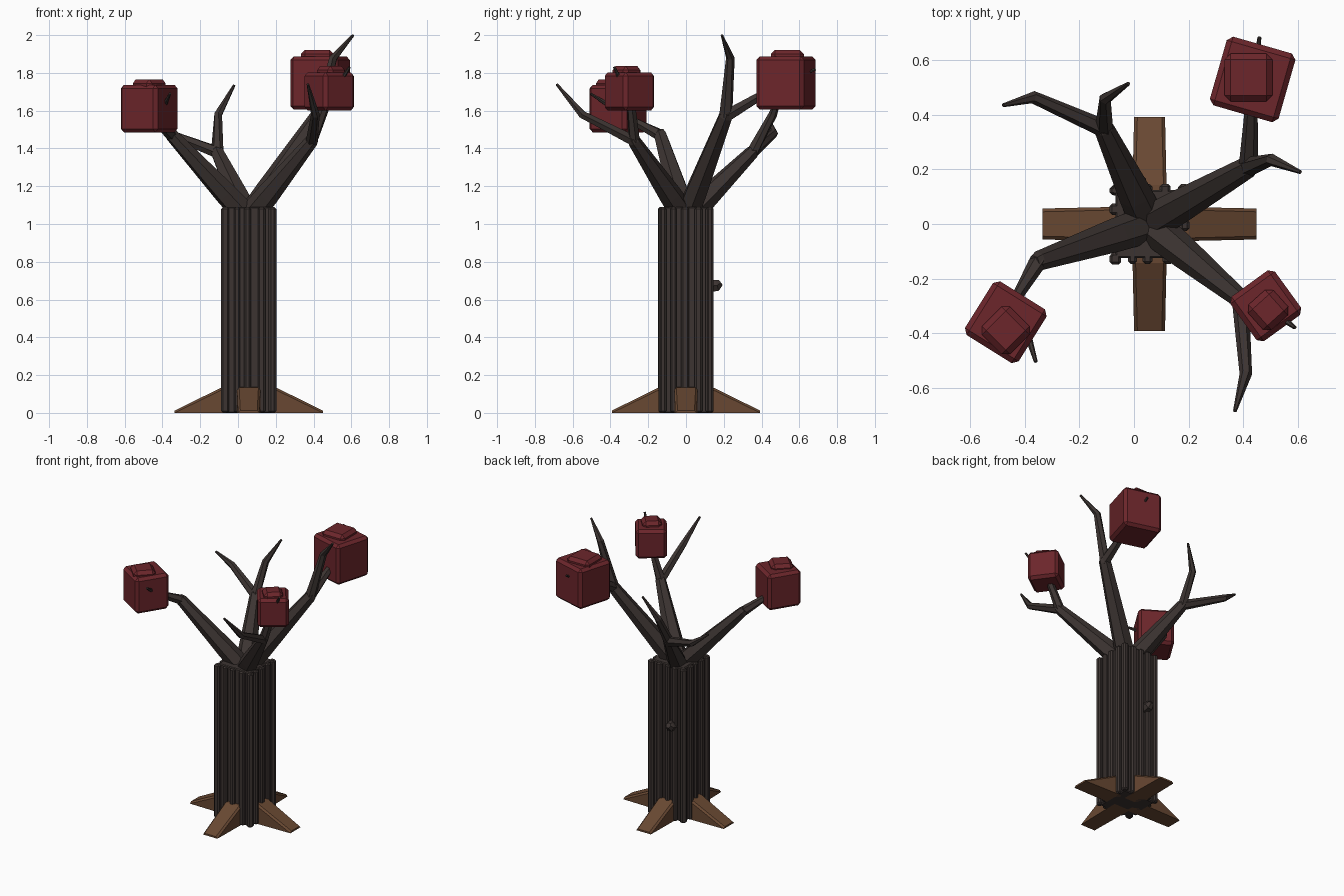
import bpy, bmesh, random
from math import sin, cos, pi, radians
from mathutils import Vector, Matrix

if "Cube" in bpy.data.objects:
    bpy.data.objects.remove(bpy.data.objects["Cube"])

random.seed(4)
CX = 0.057  # trunk centre in x


def material(name, rgb):
    m = bpy.data.materials.new(name)
    m.diffuse_color = (*rgb, 1)
    m.use_nodes = True
    m.node_tree.nodes["Principled BSDF"].inputs["Base Color"].default_value = m.diffuse_color
    return m


BARK = material("bark", (0.045, 0.034, 0.031))
ROOT = material("root_wood", (0.14, 0.065, 0.032))
LEAF = material("red_foliage", (0.15, 0.019, 0.024))


def finish(bm, name, mat):
    bmesh.ops.recalc_face_normals(bm, faces=bm.faces[:])
    me = bpy.data.meshes.new(name)
    bm.to_mesh(me)
    bm.free()
    me.materials.append(mat)
    ob = bpy.data.objects.new(name, me)
    bpy.context.collection.objects.link(ob)
    return ob


def bevel(bm, width):
    bmesh.ops.bevel(bm, geom=bm.edges[:], offset=width, segments=1,
                    affect='EDGES', profile=0.5)


def block(name, loc, size, mat, width, rot=0.0):
    bm = bmesh.new()
    bmesh.ops.create_cube(bm, size=1)
    bmesh.ops.scale(bm, vec=size, verts=bm.verts[:])
    bevel(bm, width)
    bmesh.ops.transform(bm, matrix=Matrix.Translation(loc) @ Matrix.Rotation(radians(rot), 4, 'Z'),
                        verts=bm.verts[:])
    return finish(bm, name, mat)


def limb(name, pts, radii, sides=6):
    """Tapered low-poly tube along a path."""
    bm = bmesh.new()
    pts = [Vector(p) for p in pts]
    rings = []
    for i, (p, r) in enumerate(zip(pts, radii)):
        d = (pts[min(i + 1, len(pts) - 1)] - pts[max(i - 1, 0)]).normalized()
        u = d.cross(Vector((0, 0, 1))).normalized()
        v = u.cross(d)
        rings.append([bm.verts.new(p + r * (cos(2 * pi * k / sides) * u + sin(2 * pi * k / sides) * v))
                      for k in range(sides)])
    for a, b in zip(rings, rings[1:]):
        for k in range(sides):
            n = (k + 1) % sides
            bm.faces.new((a[k], a[n], b[n], b[k]))
    bm.faces.new(rings[0])
    bm.faces.new(rings[-1])
    return finish(bm, name, BARK)


# Trunk core and vertical bark strips on all four sides
block("trunk_core", (CX, 0, 0.545), (0.25, 0.25, 1.09), BARK, 0.006)
for side in range(4):
    turn = Matrix.Rotation(side * pi / 2, 4, 'Z')
    for i in range(5):
        t = -0.122 + i * 0.061 + random.uniform(-0.008, 0.008)
        p = turn @ Vector((t, -0.125, 0))
        wide = random.uniform(0.032, 0.042)
        block(f"bark_strip_{side}_{i}", (p.x + CX, p.y, 0.545), (wide, 0.042, 1.088),
              BARK, 0.009, side * 90)

# Knot on the back
limb("trunk_knot", [(0.01, 0.12, 0.67), (0.01, 0.165, 0.675), (0.01, 0.185, 0.69)],
     [0.036, 0.034, 0.018])

# Four wedge roots
for i in range(4):
    bm = bmesh.new()
    prof = [(0.05, 0), (0.393, 0), (0.393, 0.012), (0.143, 0.135), (0.05, 0.14)]
    f = bm.faces.new([bm.verts.new((x, -0.063, z)) for x, z in prof])
    ext = bmesh.ops.extrude_face_region(bm, geom=[f])
    bmesh.ops.translate(bm, vec=(0, 0.126, 0),
                        verts=[v for v in ext["geom"] if isinstance(v, bmesh.types.BMVert)])
    # narrowed far end and softened upper edges
    for v in bm.verts:
        if v.co.x > 0.3:
            v.co.y *= 0.9
    top = [e for e in bm.edges if all(v.co.z > 0.005 for v in e.verts)
           and abs(e.verts[0].co.y - e.verts[1].co.y) < 0.02]
    bmesh.ops.bevel(bm, geom=top, offset=0.012, segments=1, affect='EDGES', profile=0.5)
    bmesh.ops.transform(bm, matrix=Matrix.Translation((CX, 0, 0)) @ Matrix.Rotation(i * pi / 2, 4, 'Z'),
                        verts=bm.verts[:])
    finish(bm, f"root_{i}", ROOT)

# Main branches, from the trunk top to each fork
forks = {
    "back_right": ((0.42, 0.21, 1.57), 0.04),
    "back_left": ((-0.11, 0.35, 1.38), 0.037),
    "front_left": ((-0.35, -0.135, 1.47), 0.036),
    "front_right": ((0.39, -0.275, 1.44), 0.035),
}
for name, (end, r) in forks.items():
    start = Vector((0.055, 0, 1.03))
    d = Vector(end) - start
    limb(f"branch_{name}", [start - d * 0.03, start + d * 0.3, end, Vector(end) + d * 0.04],
         [0.068, 0.062, r, r * 0.75])

# Twigs growing out of the forks
twigs = [
    ("back_right", (0.505, 0.235, 1.88), (0.61, 0.19, 2.0)),
    ("back_right", (0.43, 0.43, 1.70), (0.46, 0.685, 1.82)),
    ("back_left", (-0.37, 0.465, 1.48), (-0.48, 0.435, 1.56)),
    ("back_left", (-0.105, 0.46, 1.58), (-0.02, 0.515, 1.735)),
    ("front_left", (-0.43, -0.27, 1.54), (-0.36, -0.505, 1.69)),
    ("front_right", (0.41, -0.55, 1.58), (0.37, -0.685, 1.74)),
    ("front_right", (0.47, -0.29, 1.64), (0.59, -0.38, 1.83)),
]
for i, (fork, mid, tip) in enumerate(twigs):
    base, r = forks[fork]
    limb(f"twig_{i}", [base, mid, tip], [r * 0.9, 0.023, 0.007])

# Foliage cubes with smaller caps: centre, width, z range, rotation, cap centre, cap width, cap rotation
clumps = [
    ((0.435, 0.53), 0.262, 1.605, 1.888, -16, (0.42, 0.537), 0.175, 0, 1.922),
    ((-0.47, -0.36), 0.232, 1.485, 1.737, -32, (-0.47, -0.39), 0.145, -45, 1.766),
    ((0.483, -0.30), 0.202, 1.60, 1.803, 36, (0.492, -0.315), 0.125, 42, 1.836),
]
for i, (c, w, z0, z1, rot, cc, cw, crot, zt) in enumerate(clumps):
    block(f"foliage_{i}", (*c, (z0 + z1) / 2), (w, w, z1 - z0), LEAF, 0.019, rot)
    block(f"foliage_cap_{i}", (*cc, zt - 0.05), (cw, cw, 0.1), LEAF, 0.022, crot)
